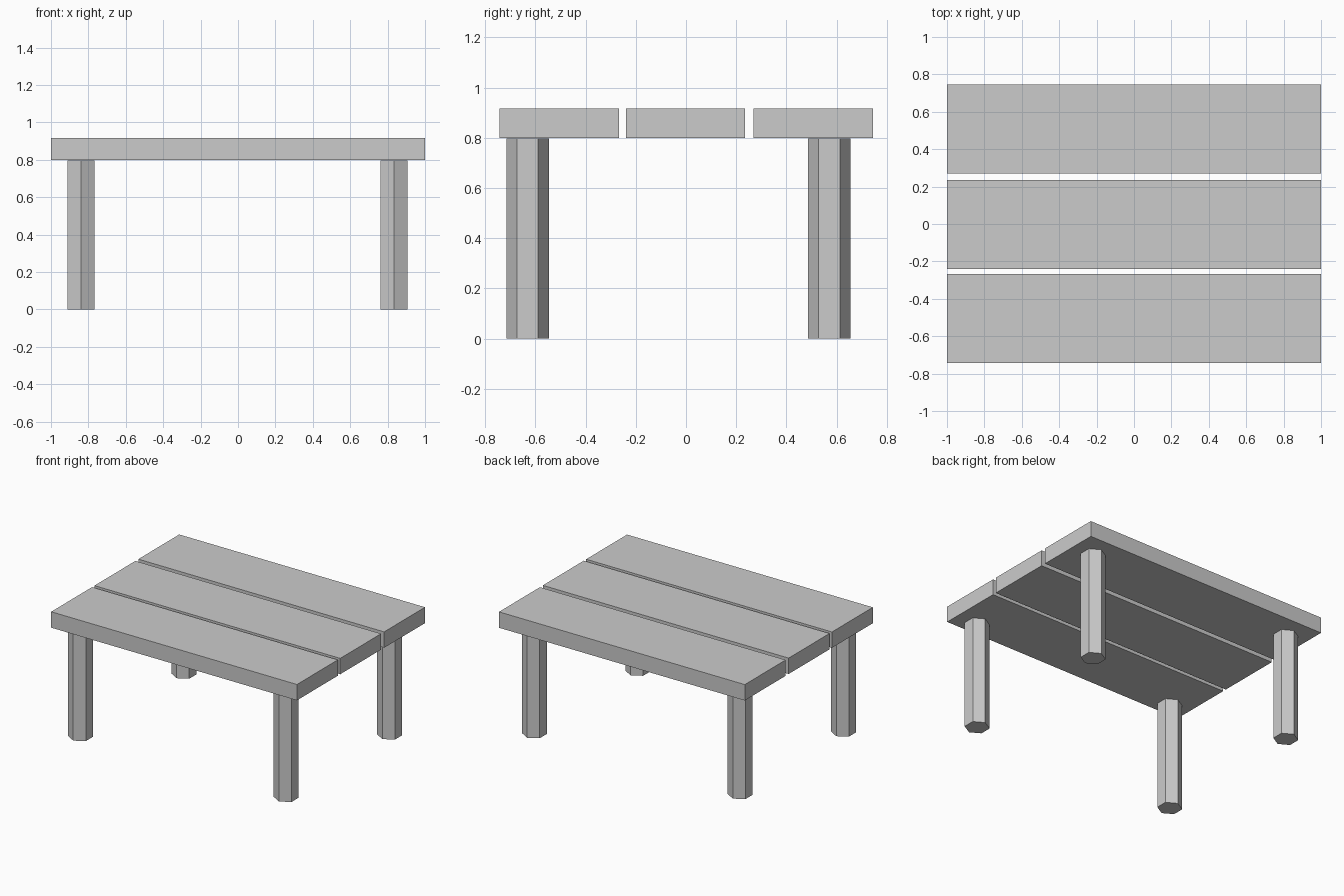
import bpy
from math import radians

if "Cube" in bpy.data.objects:
    bpy.data.objects.remove(bpy.data.objects["Cube"])

LEG_HEIGHT = 0.797
LEG_RADIUS = 0.084
TOP_BOTTOM, TOP_TOP = 0.799, 0.916


def plank(name, y_min, y_max):
    bpy.ops.mesh.primitive_cube_add(
        size=1, location=(0, (y_min + y_max) / 2, (TOP_BOTTOM + TOP_TOP) / 2))
    obj = bpy.context.object
    obj.name = name
    obj.scale = (2, y_max - y_min, TOP_TOP - TOP_BOTTOM)
    bpy.ops.object.transform_apply(location=False, rotation=False, scale=True)


def leg(name, x, y):
    # Hexagonal post with corners pointing along y
    bpy.ops.mesh.primitive_cylinder_add(
        vertices=6, radius=LEG_RADIUS, depth=LEG_HEIGHT,
        location=(x, y, LEG_HEIGHT / 2))
    bpy.context.object.name = name


# Table top: three planks with narrow gaps
plank("front_plank", -0.743, -0.268)
plank("middle_plank", -0.240, 0.235)
plank("back_plank", 0.270, 0.745)

# Four legs, set slightly off-centre
for side, x in (("left", -0.84), ("right", 0.834)):
    for end, y in (("front", -0.631), ("back", 0.571)):
        leg(f"{end}_{side}_leg", x, y)
